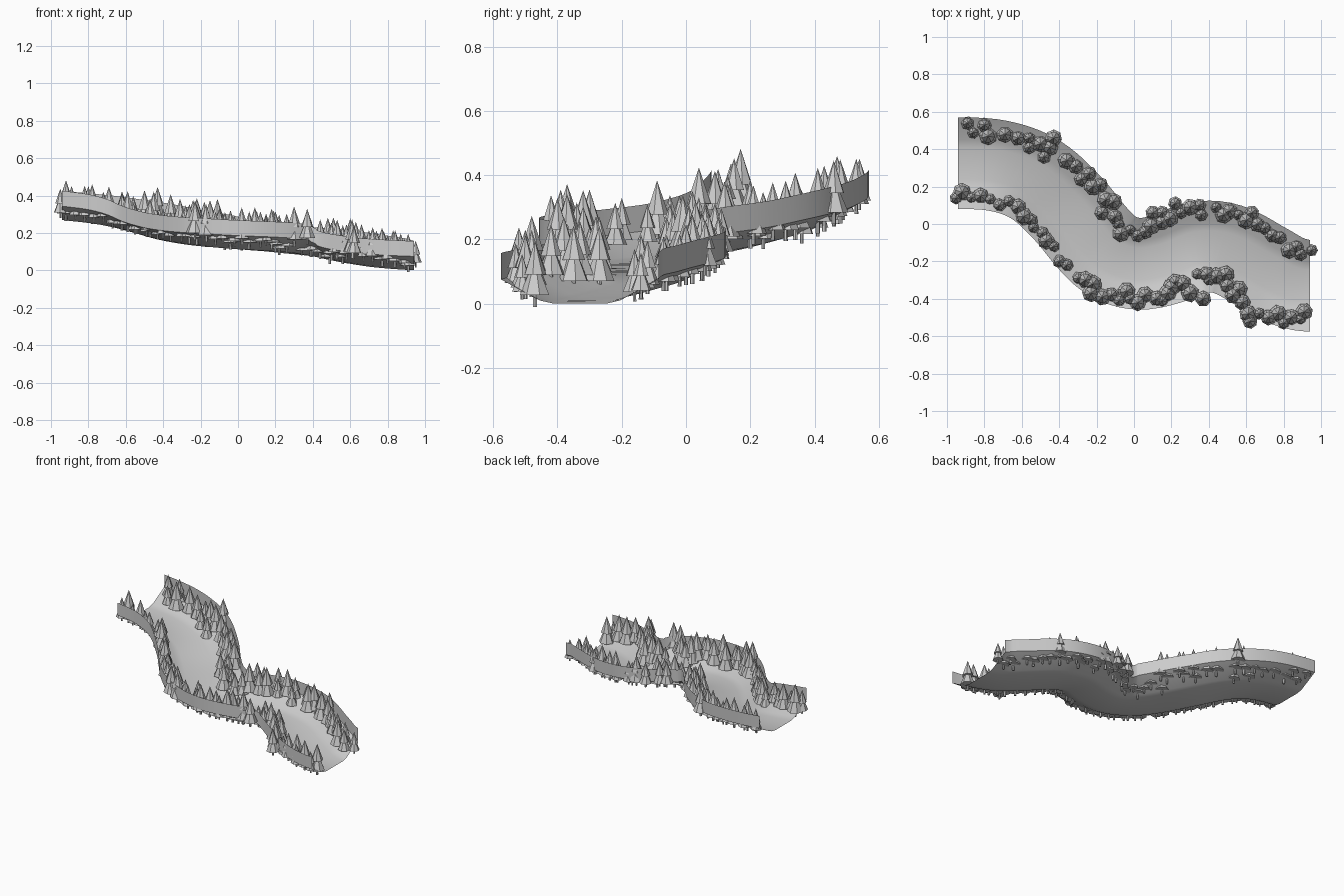
import bpy, bmesh, math, random
from mathutils import Vector, Matrix
from mathutils.geometry import interpolate_bezier

if "Cube" in bpy.data.objects:
    bpy.data.objects.remove(bpy.data.objects["Cube"])

random.seed(4)

# centre line of the winding run: x, y, floor height
PATH = [(-.94, .325, .268), (-.72, .31, .243), (-.53, .24, .205), (-.36, .09, .163),
        (-.2, -.10, .135), (-.1, -.18, .123), (.03, -.213, .11), (.18, -.185, .1),
        (.34, -.125, .083), (.5, -.135, .058), (.7, -.24, .025), (.82, -.305, .01), (.94, -.33, 0)]
# cross-section: sideways offset, height above the floor
SECTION = [(0, 0), (.085, .001), (.125, .01), (.245, .075)]
WALL = .082


def spline(pts, n=5):
    pts = [Vector(p) for p in pts]
    tan = []
    for i in range(len(pts)):
        a, b = pts[max(i - 1, 0)], pts[min(i + 1, len(pts) - 1)]
        tan.append((b - a).normalized())
    tan[0] = Vector((1, 0, -.11))
    tan[-1] = Vector((1, 0, -.06))
    out = []
    for i in range(len(pts) - 1):
        k = (pts[i + 1] - pts[i]).length / 3
        seg = interpolate_bezier(pts[i], pts[i] + tan[i] * k, pts[i + 1] - tan[i + 1] * k, pts[i + 1], n + 1)
        out += seg if i == len(pts) - 2 else seg[:-1]
    return out


LINE = spline(PATH)


def side_vector(i):
    if i in (0, len(LINE) - 1):
        return Vector((0, 1, 0))
    t = LINE[i + 1] - LINE[i - 1]
    return Vector((-t.y, t.x, 0)).normalized()


def rise(d):
    for (a, za), (b, zb) in zip(SECTION, SECTION[1:]):
        if d <= b:
            return za + (zb - za) * (d - a) / (b - a)
    return SECTION[-1][1]


def finish(bm, name):
    me = bpy.data.meshes.new(name)
    bm.to_mesh(me)
    bm.free()
    ob = bpy.data.objects.new(name, me)
    bpy.context.collection.objects.link(ob)
    return ob


def sweep(name, profile):
    bm = bmesh.new()
    rows = []
    for i, p in enumerate(LINE):
        s = side_vector(i)
        rows.append([bm.verts.new(p + s * d + Vector((0, 0, h))) for d, h in profile])
    for r, q in zip(rows, rows[1:]):
        for j in range(len(profile) - 1):
            bm.faces.new((r[j], q[j], q[j + 1], r[j + 1]))
    for f in bm.faces:
        f.smooth = True
    return finish(bm, name)


# trough-shaped ground and the upright wall along each edge
sweep("valley_ground", [(-d, h) for d, h in SECTION[:0:-1]] + SECTION[1:])
edge, top = SECTION[-1]
for name, s in (("left_wall", 1), ("right_wall", -1)):
    sweep(name, [(s * edge, top), (s * edge, top + WALL)])

# tree positions on both banks
UPPER = [-.89, .54, -.80, .53, -.86, .49, -.78, .47, -.69, .48, -.62, .46, -.56, .46, -.56, .41, -.5, .43,
         -.45, .41, -.48, .36, -.43, .46, -.36, .34, -.31, .31, -.24, .27, -.28, .24, -.22, .2, -.18, .21,
         -.15, .13, -.11, .12, -.17, .06, -.1, .04, -.08, 0, -.07, -.05, -.02, -.03, .02, -.06, .06, -.04,
         .09, -.01, .1, .06, .15, .01, .15, .06, .22, .11, .19, .03, .25, .06, .3, .09, .35, .1, .36, .05,
         .44, .09, .48, .05, .51, .07, .56, .05, .6, .02, .63, .06, .66, 0, .7, -.02, .74, -.06, .78, -.07,
         .87, -.12, .95, -.14, .83, -.14, .89, -.16]
LOWER = [-.92, .17, -.95, .14, -.87, .14, -.82, .15, -.77, .13, -.72, .1, -.67, .12, -.62, .09, -.59, .04,
         -.55, .02, -.54, -.02, -.49, -.05, -.47, -.09, -.43, -.12, -.4, -.2, -.36, -.22, -.3, -.29,
         -.26, -.3, -.22, -.32, -.23, -.37, -.17, -.39, -.12, -.38, -.08, -.41, -.04, -.36, -.02, -.4,
         .02, -.42, .06, -.38, .12, -.4, .15, -.41, .18, -.37, .2, -.34, .22, -.31, .26, -.32, .3, -.37,
         .34, -.27, .37, -.4, .39, -.27, .4, -.3, .44, -.28, .49, -.27, .5, -.33, .53, -.38, .56, -.35,
         .58, -.42, .61, -.48, .62, -.52, .67, -.48, .72, -.5, .77, -.48, .8, -.53, .84, -.5, .89, -.51,
         .91, -.47]


def cone(bm, base, r1, r2, h, turn):
    m = Matrix.Translation(base + Vector((0, 0, h / 2))) @ Matrix.Rotation(turn, 4, 'Z')
    bmesh.ops.create_cone(bm, cap_ends=True, segments=7 if r2 == 0 else 6,
                          radius1=r1, radius2=r2, depth=h, matrix=m)


def plant(name, flat):
    bm = bmesh.new()
    for x, y in zip(flat[::2], flat[1::2]):
        near = min(LINE, key=lambda p: (p.x - x) ** 2 + (p.y - y) ** 2)
        d = math.hypot(near.x - x, near.y - y)
        foot = Vector((x, y, near.z + rise(d) - .03))
        k = random.uniform(.72, 1.12)
        a = random.uniform(0, math.tau)
        up = Vector((0, 0, k))
        cone(bm, foot, .007 * k, .006 * k, .05 * k, a)              # trunk
        cone(bm, foot + up * .035, .045 * k, 0, .11 * k, a)         # lower boughs
        cone(bm, foot + up * .095, .034 * k, 0, .1 * k, a + .4)     # upper boughs
    finish(bm, name)


plant("left_bank_trees", UPPER)
plant("right_bank_trees", LOWER)
